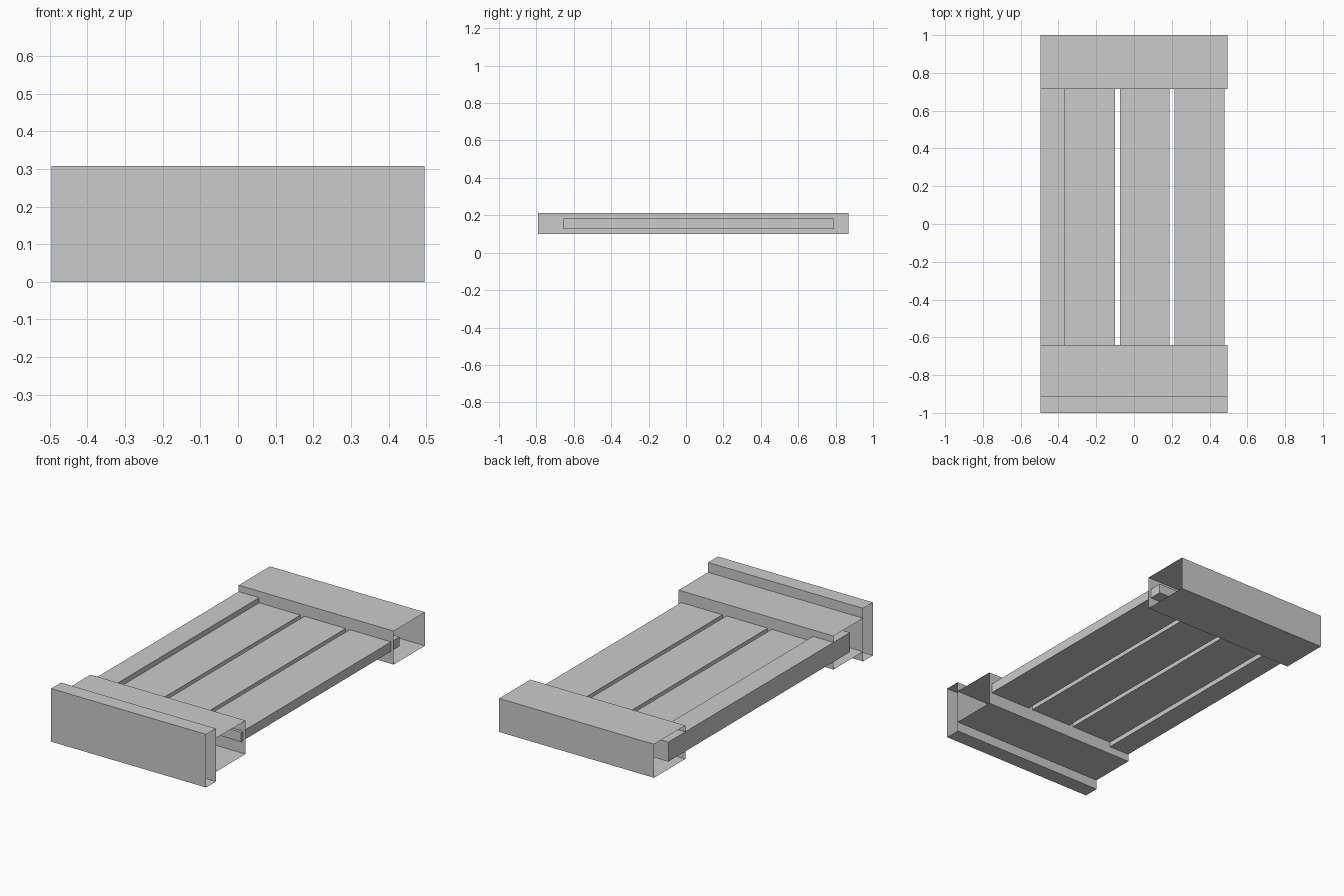
import bpy, bmesh

if "Cube" in bpy.data.objects:
    bpy.data.objects.remove(bpy.data.objects["Cube"])


def block(name, x, y, z, open_ends=False):
    """Box from (min, max) ranges; open_ends leaves out the two x end faces."""
    bm = bmesh.new()
    bmesh.ops.create_cube(bm, size=1)
    for v in bm.verts:
        v.co = [lo + (c + 0.5) * (hi - lo) for c, (lo, hi) in zip(v.co, (x, y, z))]
    bm.normal_update()
    if open_ends:
        ends = [f for f in bm.faces if abs(f.normal.x) > 0.9]
        bmesh.ops.delete(bm, geom=ends, context='FACES_ONLY')
    mesh = bpy.data.meshes.new(name)
    bm.to_mesh(mesh)
    bm.free()
    obj = bpy.data.objects.new(name, mesh)
    bpy.context.collection.objects.link(obj)
    return obj


HALF = 0.496

# open-ended hollow cross members: tall front panel, then the two end tubes
block("front_panel", (-HALF, HALF), (-1.0, -0.91), (0.0, 0.307), True)
block("front_tube", (-HALF, HALF), (-0.91, -0.64), (0.056, 0.25), True)
block("back_tube", (-HALF, HALF), (0.715, 1.0), (0.056, 0.25), True)

# thick rail along the left edge
block("side_rail", (-HALF, -0.365), (-0.79, 0.87), (0.1, 0.213))

# three evenly spaced deck planks
for i in range(3):
    x0 = -0.365 + i * 0.29
    block(f"deck_plank_{i + 1}", (x0, x0 + 0.264), (-0.656, 0.79), (0.128, 0.183))
